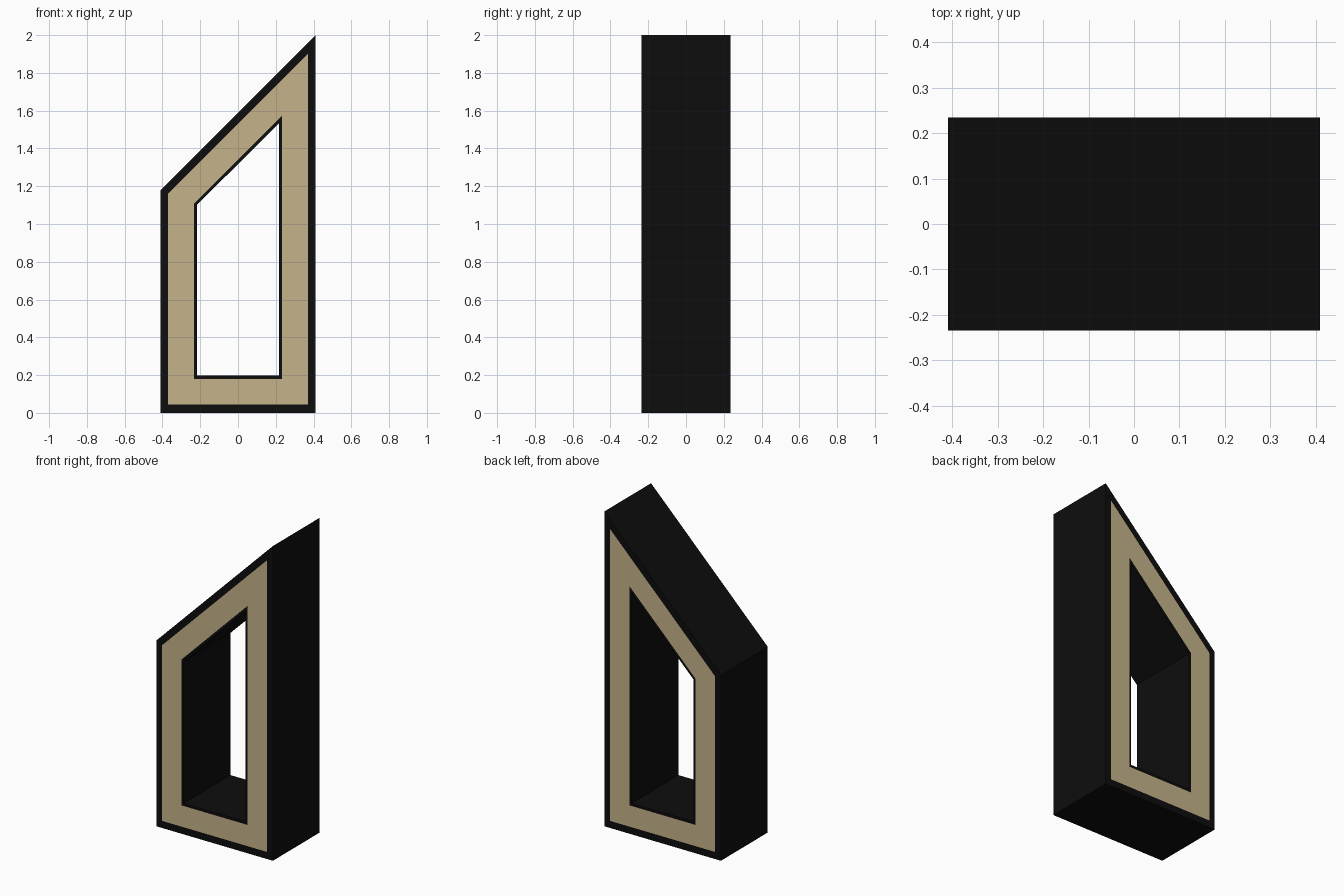
import bpy
import bmesh

cube = bpy.data.objects.get("Cube")
if cube:
    bpy.data.objects.remove(cube, do_unlink=True)

HALF_DEPTH = 0.235


def material(name, rgb):
    mat = bpy.data.materials.new(name)
    mat.use_nodes = True
    mat.diffuse_color = (*rgb, 1)
    mat.node_tree.nodes["Principled BSDF"].inputs["Base Color"].default_value = (*rgb, 1)
    return mat


black = material("matte black", (0.004, 0.004, 0.004))
tan = material("sandy tan", (0.56, 0.45, 0.255))


def outline(half_width, bottom, low_top, high_top):
    """Slanted-top outline, anticlockwise seen from the front."""
    return [(-half_width, bottom), (half_width, bottom),
            (half_width, high_top), (-half_width, low_top)]


# Nested outlines: outer wall, tan band outer and inner edges, opening
outlines = [outline(0.41, 0, 1.18, 2.0),
            outline(0.37, 0.045, 1.16, 1.9),
            outline(0.232, 0.18, 1.108, 1.572),
            outline(0.218, 0.197, 1.1, 1.535)]

bm = bmesh.new()
front, back = ([[bm.verts.new((x, y, z)) for x, z in loop] for loop in outlines]
               for y in (-HALF_DEPTH, HALF_DEPTH))


def bridge(a, b, mat_index=0):
    for i in range(len(a)):
        j = (i + 1) % len(a)
        face = bm.faces.new((a[i], a[j], b[j], b[i]))
        face.material_index = mat_index


# Front and back rings, with the middle ring tan
for k in range(len(outlines) - 1):
    bridge(front[k], front[k + 1], int(k == 1))
    bridge(back[k + 1], back[k], int(k == 1))

# Outer walls and the walls of the opening
bridge(back[0], front[0])
bridge(front[-1], back[-1])
bmesh.ops.recalc_face_normals(bm, faces=bm.faces)

mesh = bpy.data.meshes.new("slanted_window_frame")
bm.to_mesh(mesh)
bm.free()
mesh.materials.append(black)
mesh.materials.append(tan)
frame = bpy.data.objects.new("slanted_window_frame", mesh)
bpy.context.collection.objects.link(frame)
